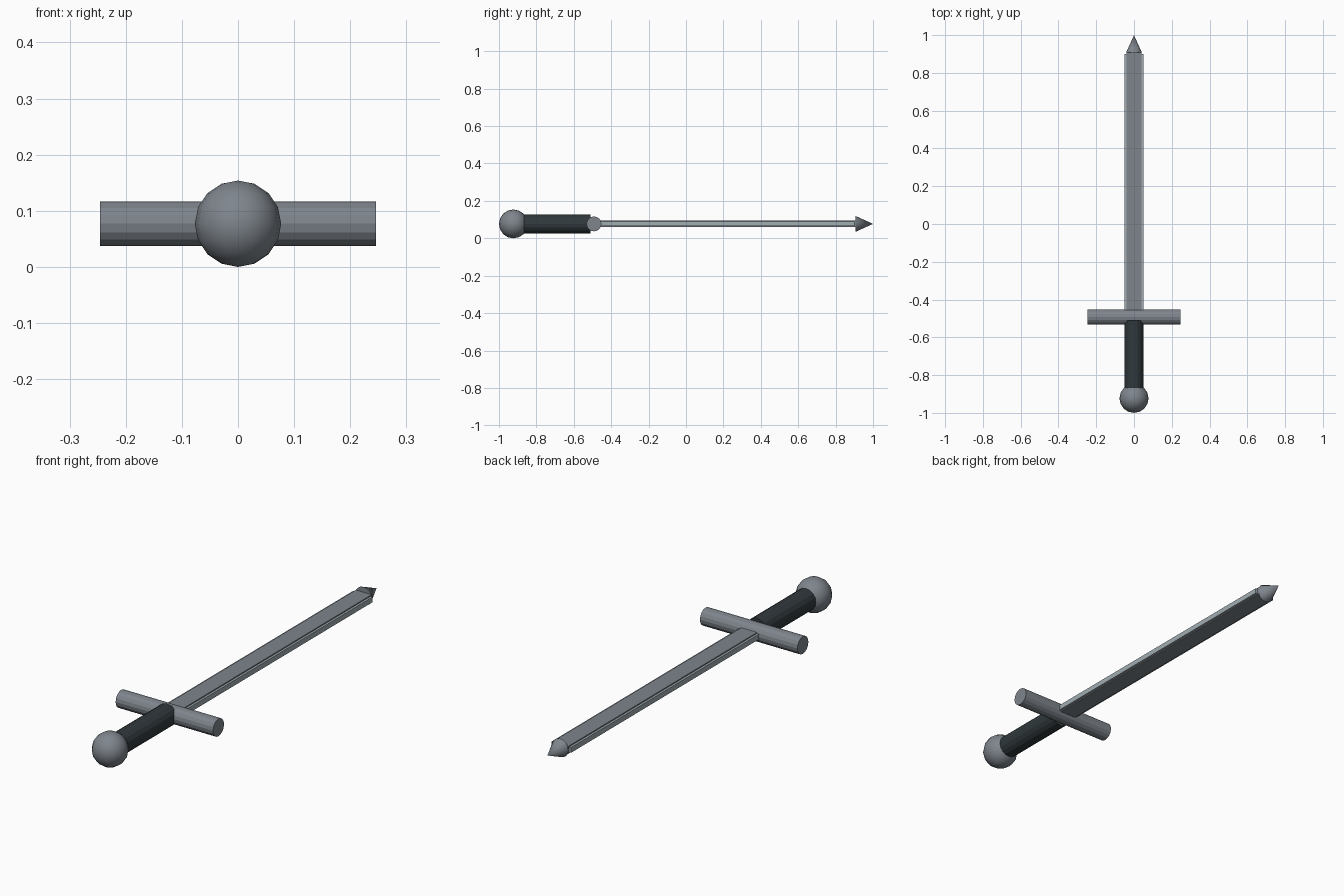
import bpy
from math import pi, radians

if "Cube" in bpy.data.objects:
    bpy.data.objects.remove(bpy.data.objects["Cube"])

Z = 0.077  # height of the sword's long axis


def material(name, rgb):
    mat = bpy.data.materials.new(name)
    mat.diffuse_color = (*rgb, 1)
    mat.use_nodes = True
    mat.node_tree.nodes["Principled BSDF"].inputs["Base Color"].default_value = mat.diffuse_color
    return mat


steel = material("steel", (0.21, 0.235, 0.265))
bright = material("honed_steel", (0.36, 0.42, 0.45))
dark = material("dark_wrap", (0.03, 0.04, 0.045))


def finish(name, mat, smooth=True):
    ob = bpy.context.object
    ob.name = name
    ob.data.materials.append(mat)
    if smooth:
        bpy.ops.object.shade_smooth_by_angle(angle=radians(40))


def rod(name, radius, length, loc, rot, mat):
    bpy.ops.mesh.primitive_cylinder_add(vertices=16, radius=radius, depth=length,
                                        location=loc, rotation=rot)
    finish(name, mat, False)


def box(name, size, loc, mat):
    bpy.ops.mesh.primitive_cube_add(size=1, location=loc)
    bpy.context.object.scale = size
    bpy.ops.object.transform_apply(location=False, rotation=False, scale=True)
    finish(name, mat, False)


# pommel
bpy.ops.mesh.primitive_uv_sphere_add(segments=16, ring_count=8, radius=0.077,
                                     location=(0, -0.923, Z))
finish("pommel", steel)

# dark grip and crossguard
rod("grip", 0.05, 0.39, (0, -0.705, Z), (pi / 2, 0, 0), dark)
rod("crossguard", 0.04, 0.492, (0, -0.492, Z), (0, pi / 2, 0), steel)

# blade core and thinner cutting edges
box("blade", (0.08, 1.40, 0.034), (0, 0.21, Z), steel)
for side, name in ((-1, "left_edge"), (1, "right_edge")):
    box(name, (0.012, 1.36, 0.024), (side * 0.044, 0.22, Z), bright)

# pointed tip
bpy.ops.mesh.primitive_cone_add(vertices=16, radius1=0.042, radius2=0, depth=0.093,
                                location=(0, 0.9535, Z), rotation=(-pi / 2, 0, 0))
finish("tip", steel)
